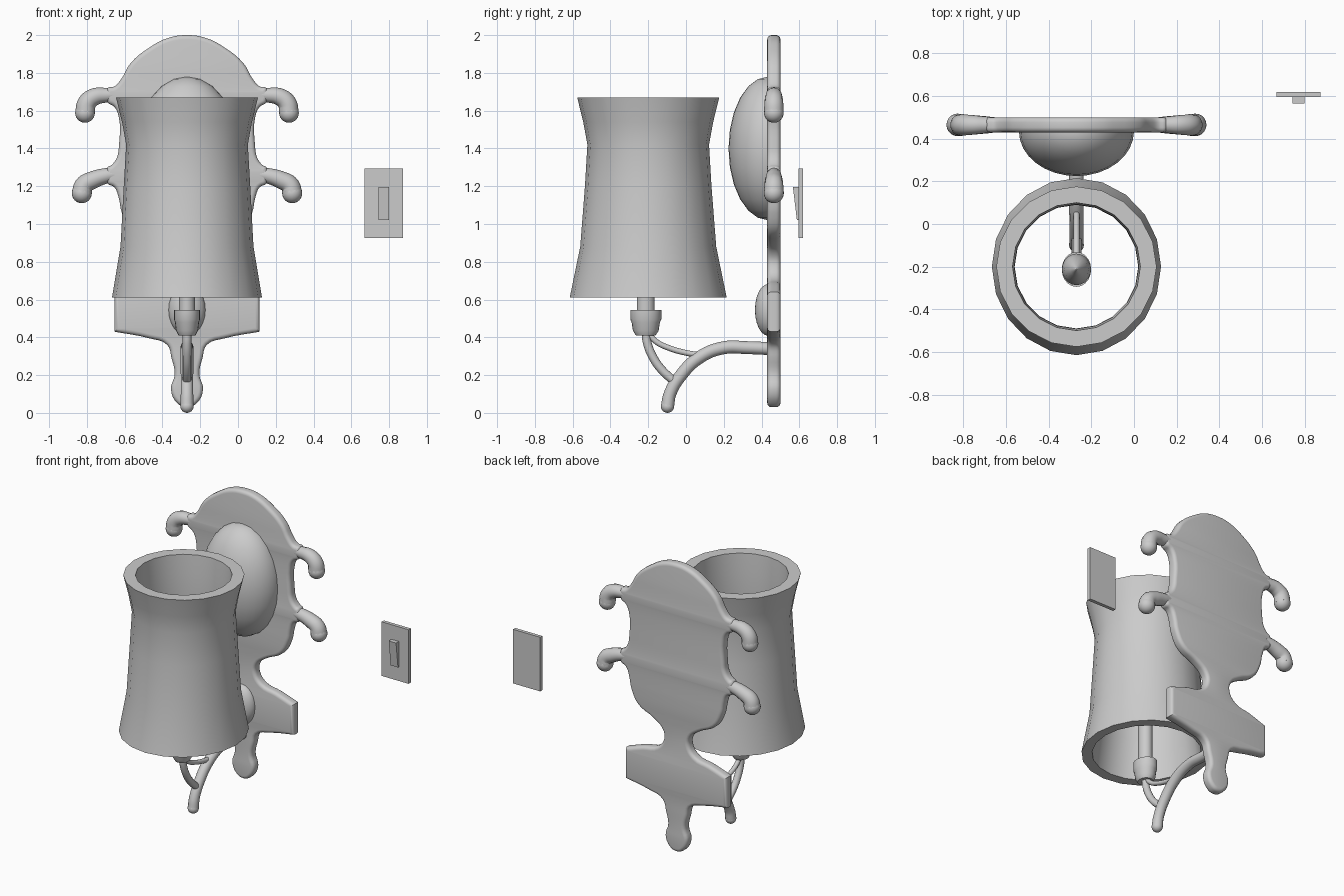
import bpy, bmesh, math

if "Cube" in bpy.data.objects:
    bpy.data.objects.remove(bpy.data.objects["Cube"])

CX, CY, PY = -0.27, -0.2, 0.465   # lamp axis x, shade axis y, plate mid y


def smooth(ob, deg=40):
    bpy.ops.object.select_all(action='DESELECT')
    ob.select_set(True)
    bpy.context.view_layer.objects.active = ob
    bpy.ops.object.shade_smooth_by_angle(angle=math.radians(deg))


def finish(name, bm, deg=40):
    bmesh.ops.recalc_face_normals(bm, faces=bm.faces)
    me = bpy.data.meshes.new(name)
    bm.to_mesh(me)
    bm.free()
    ob = bpy.data.objects.new(name, me)
    bpy.context.collection.objects.link(ob)
    smooth(ob, deg)
    return ob


def curve_bm(cu):
    """Turn a curve into a welded bmesh."""
    tmp = bpy.data.objects.new("tmp", cu)
    bpy.context.collection.objects.link(tmp)
    dg = bpy.context.evaluated_depsgraph_get()
    me = bpy.data.meshes.new_from_object(tmp.evaluated_get(dg))
    bm = bmesh.new()
    bm.from_mesh(me)
    bpy.data.objects.remove(tmp)
    bpy.data.meshes.remove(me)
    bmesh.ops.remove_doubles(bm, verts=bm.verts, dist=0.0003)
    return bm


def add_spline(cu, pts, corners=()):
    sp = cu.splines.new('BEZIER')
    sp.bezier_points.add(len(pts) - 1)
    for i, (bp, p) in enumerate(zip(sp.bezier_points, pts)):
        bp.co = p[:3]
        bp.radius = p[3] if len(p) > 3 else 1
        t = 'VECTOR' if i in corners else 'AUTO'
        bp.handle_left_type = bp.handle_right_type = t
    return sp


def ball(bm, loc, r, seg=20):
    res = bmesh.ops.create_uvsphere(bm, u_segments=seg, v_segments=12, radius=1)
    for v in res['verts']:
        v.co = [c + k * s for c, k, s in zip(loc, v.co, r)]


def tube(name, pts, round_end=False):
    """Tapered tube through (x, y, z, radius) points."""
    cu = bpy.data.curves.new(name, 'CURVE')
    cu.dimensions = '3D'
    cu.bevel_depth = 1
    cu.bevel_resolution = 4
    cu.resolution_u = 6
    cu.use_fill_caps = True
    add_spline(cu, pts)
    bm = curve_bm(cu)
    if round_end:
        x, y, z, r = pts[-1]
        ball(bm, (x, y, z), (r, r, r))
    return finish(name, bm)


def lathe(name, prof, seg, loc, closed=False, deg=40):
    """Revolve (rx, ry, z) rings around a vertical axis."""
    bm = bmesh.new()
    rings = []
    for rx, ry, z in prof:
        rings.append([bm.verts.new((loc[0] + rx * math.cos(math.tau * i / seg),
                                    loc[1] + ry * math.sin(math.tau * i / seg), z))
                      for i in range(seg)])
    n = len(rings)
    for k in range(n if closed else n - 1):
        a, b = rings[k], rings[(k + 1) % n]
        for i in range(seg):
            j = (i + 1) % seg
            bm.faces.new((a[i], a[j], b[j], b[i]))
    if not closed:
        bm.faces.new(rings[0])
        bm.faces.new(rings[-1])
    return finish(name, bm, deg)


# Back plate: half outline mirrored, extruded with a rounded edge
half = [(0.10, 1.985), (0.195, 1.937), (0.30, 1.85), (0.35, 1.765), (0.385, 1.728),
        (0.42, 1.72), (0.42, 1.645), (0.385, 1.62), (0.362, 1.57), (0.36, 1.42),
        (0.372, 1.35), (0.40, 1.312), (0.42, 1.30), (0.42, 1.215), (0.385, 1.195),
        (0.362, 1.14), (0.345, 1.06), (0.29, 0.96), (0.17, 0.895), (0.105, 0.84),
        (0.095, 0.78), (0.14, 0.715), (0.25, 0.685), (0.385, 0.64), (0.385, 0.43),
        (0.20, 0.395), (0.105, 0.36), (0.082, 0.29), (0.065, 0.205), (0.085, 0.125),
        (0.05, 0.05)]
outline = [(0, 2.0)] + half + [(0, 0.03)] + [(-x, z) for x, z in reversed(half)]
corners = [i for i, p in enumerate(outline) if abs(abs(p[0]) - 0.385) < 1e-6 and p[1] < 0.7]
cu = bpy.data.curves.new("plate", 'CURVE')
cu.dimensions = '2D'
cu.fill_mode = 'BOTH'
cu.extrude = 0.012
cu.bevel_depth = 0.023
cu.offset = -0.023
cu.bevel_resolution = 3
cu.resolution_u = 4
add_spline(cu, [(x, z, 0) for x, z in outline], corners).use_cyclic_u = True
bm = curve_bm(cu)
for v in bm.verts:
    x, z, d = v.co
    v.co = (CX + x, PY - d, z)
finish("back_plate", bm, 35)

# Curled side scrolls, mirrored left and right
scrolls = {
    "upper": [(0.385, 1.683, 0.035), (0.43, 1.682, 0.039), (0.49, 1.673, 0.046),
              (0.53, 1.64, 0.05), (0.54, 1.588, 0.052)],
    "lower": [(0.385, 1.262, 0.036), (0.43, 1.255, 0.041), (0.50, 1.232, 0.047),
              (0.545, 1.205, 0.05), (0.557, 1.163, 0.053)],
}
for tag, pts in scrolls.items():
    for side, s in (("left", -1), ("right", 1)):
        tube(f"{tag}_scroll_{side}", [(CX + s * x, PY, z, r) for x, z, r in pts], True)

# Domes on the plate: front halves of ellipsoids
for name, z, r in (("large_dome", 1.4, (0.27, 0.21, 0.38)),
                   ("small_dome", 0.545, (0.098, 0.07, 0.137))):
    bm = bmesh.new()
    ball(bm, (CX, 0.435, z), r, 32)
    bmesh.ops.bisect_plane(bm, geom=bm.verts[:] + bm.edges[:] + bm.faces[:],
                           plane_co=(0, 0.445, 0), plane_no=(0, 1, 0), clear_outer=True)
    finish(name, bm)

# Waisted lamp shade with a thick wall
outer = [(0.397, 0.4155, 0.61), (0.352, 0.36, 0.88), (0.335, 0.335, 1.2),
         (0.322, 0.322, 1.42), (0.344, 0.344, 1.54), (0.376, 0.376, 1.67)]
inner = [(0.30, 0.30, 1.67), (0.292, 0.292, 1.54), (0.29, 0.29, 1.42),
         (0.293, 0.293, 1.2), (0.305, 0.305, 0.88), (0.335, 0.345, 0.61)]
lathe("shade", outer + inner, 20, (CX, CY), closed=True)

# Socket cup, candle tube and flame bulb
AX = (CX, -0.213)
lathe("socket_cup", [(0.045, 0.052, 0.41), (0.058, 0.068, 0.435), (0.064, 0.075, 0.48),
                     (0.069, 0.082, 0.495), (0.069, 0.082, 0.545)], 20, AX)
lathe("candle_tube", [(0.043, 0.047, 0.53), (0.043, 0.047, 0.95)], 20, AX)
lathe("flame_bulb", [(0.035, 0.037, 0.94), (0.06, 0.066, 0.99), (0.068, 0.074, 1.04),
                     (0.056, 0.06, 1.11), (0.03, 0.032, 1.17), (0.002, 0.002, 1.23)], 20, AX)

# Main arm and the two branches holding the socket
tube("main_arm", [(CX, y, z, r) for y, z, r in (
    (0.45, 0.34, 0.034), (0.33, 0.345, 0.034), (0.2, 0.345, 0.034), (0.07, 0.293, 0.034),
    (-0.03, 0.195, 0.033), (-0.085, 0.1, 0.033), (-0.098, 0.035, 0.035))], True)
tube("socket_branch", [(CX, y, z, 0.023) for y, z in (
    (-0.213, 0.43), (-0.205, 0.37), (-0.175, 0.295), (-0.13, 0.23), (-0.06, 0.165))])
tube("brace_branch", [(CX, y, z, 0.015) for y, z in (
    (-0.2, 0.42), (-0.155, 0.375), (-0.08, 0.34), (0.0, 0.318), (0.08, 0.305))])

# Wall switch: flat plate and wedge toggle
for name, x, y, z, size, tilt in (
        ("switch_plate", 0.772, 0.608, 1.11, (0.205, 0.024, 0.37), 0),
        ("switch_toggle", 0.772, 0.584, 1.108, (0.055, 0.036, 0.175), 0.021)):
    bm = bmesh.new()
    bmesh.ops.create_cube(bm, size=1)
    for v in bm.verts:
        low_front = v.co.y < 0 and v.co.z < 0
        v.co = (x + v.co.x * size[0], y + v.co.y * size[1] + tilt * low_front,
                z + v.co.z * size[2])
    finish(name, bm, 5)
